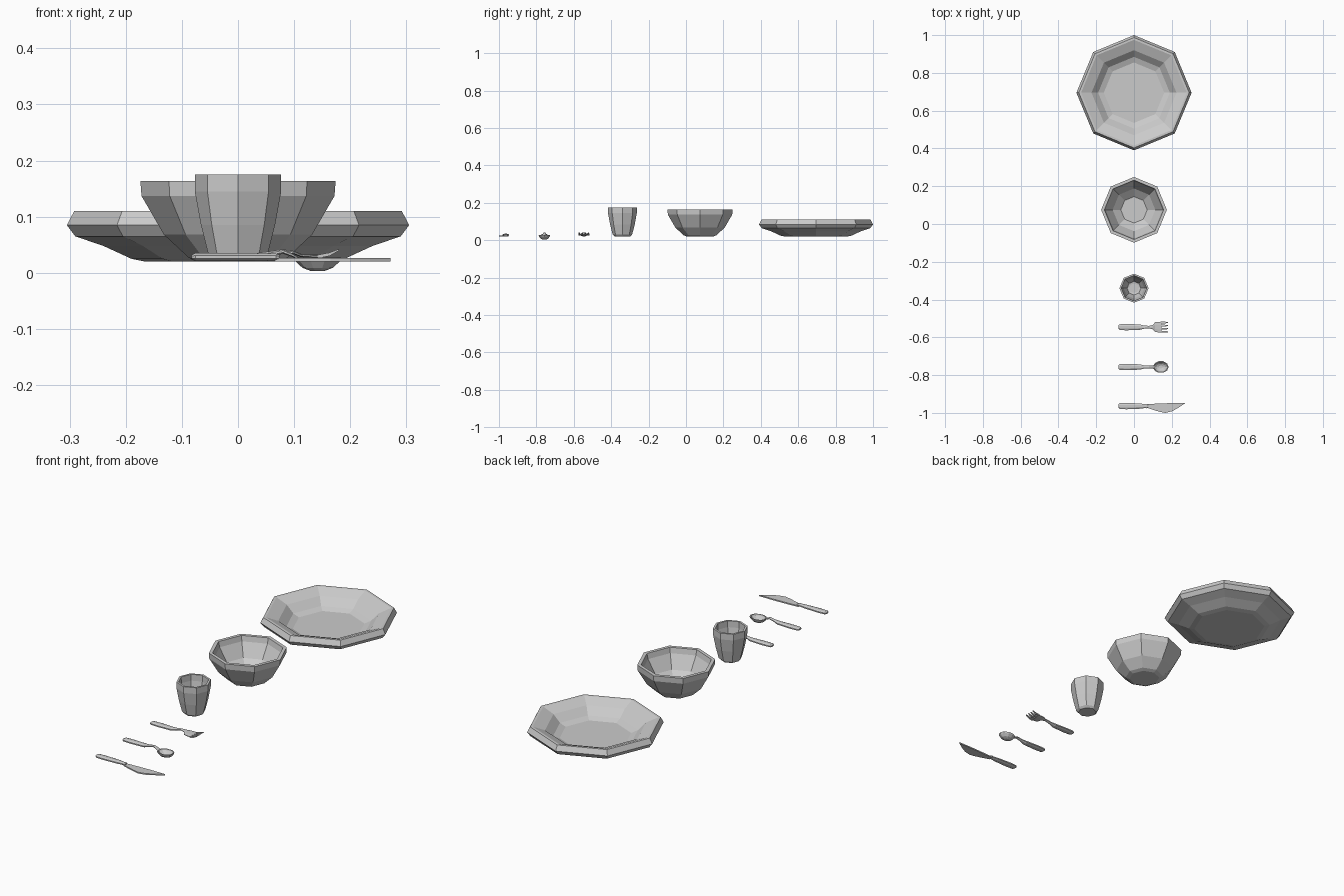
import bpy
from math import cos, sin, pi


def make(name, verts, faces):
    me = bpy.data.meshes.new(name)
    me.from_pydata(verts, [], faces)
    me.update()
    ob = bpy.data.objects.new(name, me)
    bpy.context.collection.objects.link(ob)
    return ob


def bridge(rings, name):
    """Skin equal-sized rings of points and cap both ends."""
    n = len(rings[0])
    verts = [p for r in rings for p in r]
    faces = [(i * n + j, i * n + (j + 1) % n, (i + 1) * n + (j + 1) % n, (i + 1) * n + j)
             for i in range(len(rings) - 1) for j in range(n)]
    faces.append(tuple(reversed(range(n))))
    faces.append(tuple(range(len(verts) - n, len(verts))))
    return make(name, verts, faces)


def lathe(name, profile, cx, cy, sides=8, stretch=1.0):
    """Profile of (radius, z) from outer base, over the rim, to inner floor."""
    return bridge([[(cx + stretch * r * cos(2 * pi * k / sides),
                     cy + r * sin(2 * pi * k / sides), z) for k in range(sides)]
                   for r, z in profile], name)


def loft(name, stations, cy, sides=8):
    """Stations of (x, y offset, z, half width, half height) along x."""
    a = [2 * pi * (k + 0.5) / sides for k in range(sides)]
    s = 1 / cos(pi / sides)
    return bridge([[(x, cy + dy + s * w * cos(t), z + s * h * sin(t)) for t in a]
                   for x, dy, z, w, h in stations], name)


# Crockery: faceted octagonal dishes
lathe("plate", [(.165, .02), (.19, .025), (.24, .048), (.29, .065), (.305, .085),
                (.292, .11), (.28, .11), (.225, .088), (.19, .055), (.16, .044)], 0, .695)
lathe("bowl", [(.07, .02), (.088, .027), (.132, .068), (.172, .137), (.174, .164),
               (.157, .164), (.151, .138), (.113, .075), (.07, .042)], 0, .075)
lathe("cup", [(.042, .02), (.052, .03), (.066, .085), (.077, .145), (.077, .175),
              (.067, .175), (.066, .145), (.055, .085), (.036, .042), (.025, .04)], 0, -.34)

# Shared handle shape for the cutlery
handle = [(-.083, 0, .028, .009, .004), (-.076, 0, .028, .015, .007),
          (-.04, 0, .028, .017, .007), (.03, 0, .028, .014, .007)]
neck = [(.055, 0, .033, .008, .005), (.08, 0, .038, .007, .004)]

# Fork: handle, curved head and four tines
FY = -.546
loft("fork_body", handle + neck + [(.1, 0, .036, .012, .003), (.112, 0, .031, .026, .003),
                                   (.146, 0, .029, .029, .003)], FY)
for i in range(4):
    dy = (i - 1.5) * .0163
    loft(f"fork_tine_{i + 1}", [(.142, dy, .029, .005, .003), (.163, dy, .033, .0045, .003),
                                (.18, dy, .041, .0025, .0015)], FY, 4)

# Spoon: handle and oval hollow bowl
SY = -.757
loft("spoon_handle", handle + neck + [(.098, 0, .031, .009, .003),
                                      (.108, 0, .025, .01, .003)], SY)
lathe("spoon_bowl", [(.009, .003), (.021, .009), (.03, .02), (.032, .027), (.028, .027),
                     (.026, .022), (.018, .013), (.008, .008)], .142, SY, 10, 1.3)

# Knife: handle, collar and a flat blade with a curved belly
KY = -.964
loft("knife_handle", handle + [(.06, 0, .028, .010, .006), (.068, 0, .028, .012, .006),
                               (.074, 0, .027, .009, .005)], KY)
outline = [(.066, -.972), (.095, -.982), (.135, -.994), (.165, -1.0), (.2, -.992),
           (.235, -.973), (.272, -.948), (.2, -.948), (.12, -.951), (.066, -.954)]
bridge([[(x, y, z) for x, y in outline] for z in (.0205, .0265)], "knife_blade")
